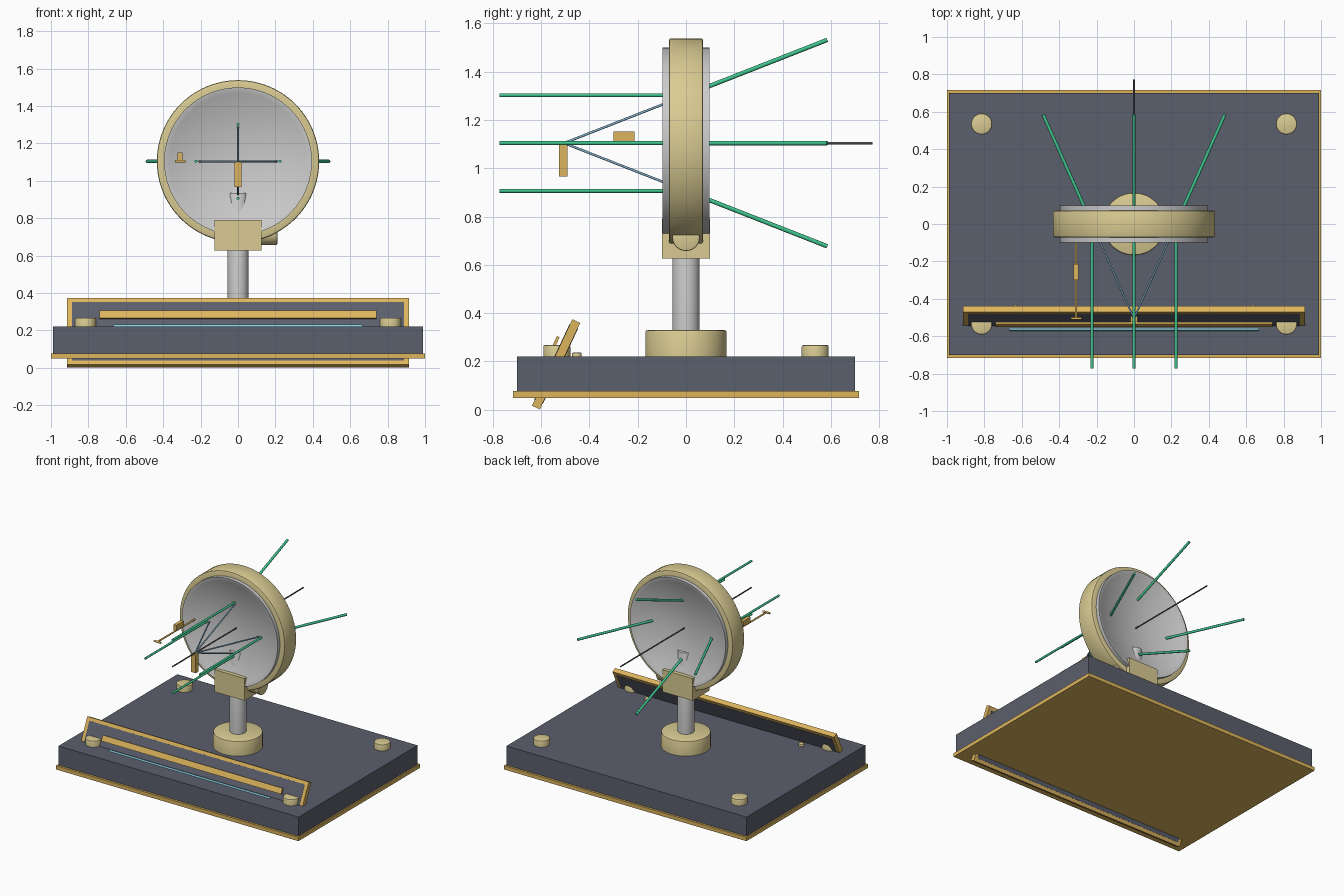
import bpy, bmesh, math
from mathutils import Vector, Matrix

if "Cube" in bpy.data.objects:
    bpy.data.objects.remove(bpy.data.objects["Cube"])


def material(name, rgb):
    m = bpy.data.materials.new(name)
    m.diffuse_color = (*rgb, 1)
    m.use_nodes = True
    m.node_tree.nodes["Principled BSDF"].inputs["Base Color"].default_value = m.diffuse_color
    return m


SLATE = material("slate", (0.105, 0.115, 0.15))
BRASS = material("brass", (0.70, 0.60, 0.29))
GOLD = material("gold", (0.72, 0.46, 0.11))
GREEN = material("green", (0.05, 0.55, 0.27))
BLUE = material("blue", (0.22, 0.42, 0.58))
CYAN = material("cyan", (0.25, 0.60, 0.75))
DARK = material("axis_grey", (0.12, 0.12, 0.13))


def finish(name, bm, mat, smooth=False):
    bmesh.ops.recalc_face_normals(bm, faces=bm.faces)
    me = bpy.data.meshes.new(name)
    bm.to_mesh(me)
    bm.free()
    ob = bpy.data.objects.new(name, me)
    bpy.context.collection.objects.link(ob)
    if mat:
        me.materials.append(mat)
    if smooth:
        bpy.ops.object.select_all(action='DESELECT')
        ob.select_set(True)
        bpy.context.view_layer.objects.active = ob
        bpy.ops.object.shade_smooth_by_angle(angle=math.radians(35))
    return ob


def box(name, centre, size, mat, rot=Matrix.Identity(4)):
    bm = bmesh.new()
    bmesh.ops.create_cube(bm, size=1, matrix=Matrix.Translation(centre) @ rot @ Matrix.Diagonal((*size, 1)))
    return finish(name, bm, mat)


def lathe(name, profile, origin, axis, mat, n=64):
    """Revolve (radius, height) points around an axis direction."""
    bm = bmesh.new()
    vs = [bm.verts.new((r, 0, h)) for r, h in profile]
    es = [bm.edges.new(p) for p in zip(vs, vs[1:])]
    bmesh.ops.spin(bm, geom=vs + es, axis=(0, 0, 1), cent=(0, 0, 0), angle=math.tau, steps=n)
    bmesh.ops.remove_doubles(bm, verts=bm.verts, dist=1e-5)
    turn = Vector((0, 0, 1)).rotation_difference(Vector(axis)).to_matrix().to_4x4()
    bm.transform(Matrix.Translation(origin) @ turn)
    return finish(name, bm, mat, True)


def disc(name, r, h, origin, mat, axis=(0, 0, 1), b=0.006, n=48):
    return lathe(name, [(0, 0), (r, 0), (r, h - b), (r - 0.3 * b, h - 0.3 * b), (r - b, h), (0, h)],
                 origin, axis, mat, n)


def rod(name, a, b, r, mat):
    a, b = Vector(a), Vector(b)
    h = (b - a).length
    return lathe(name, [(0, 0), (r, 0), (r, h), (0, h)], a, (b - a).normalized(), mat, 12)


# Base and trim
box("base", (0, 0, 0.136), (1.98, 1.40, 0.168), SLATE)
box("base_trim", (0, 0, 0.063), (2.0, 1.432, 0.028), GOLD)
for i, (sx, sy) in enumerate([(-1, -1), (1, -1), (-1, 1), (1, 1)]):
    disc(f"corner_stud_{i}", 0.056, 0.049, (sx * 0.815, sy * 0.535, 0.218), BRASS)

# Stand
disc("pedestal", 0.168, 0.112, (0, 0, 0.218), BRASS, b=0.01)
disc("column", 0.056, 0.615, (0, 0, 0.32), None, b=0.001)
box("lens_clamp", (0, 0, 0.709), (0.25, 0.2, 0.165), BRASS)
disc("clamp_knob", 0.057, 0.09, (0.12, 0, 0.714), BRASS, axis=(1, 0, 0))

# Biconcave lens and its ring
ZC = 1.104
radii = [0.385 * i / 20 for i in range(21)]
face = [(r, 0.018 + 0.53 * r * r) for r in radii] + [(0.395, 0.098)]
lathe("concave_lens", face + [(r, -h) for r, h in reversed(face)], (0, 0, ZC), (0, 1, 0), None, 96)
W, RI, RO, B = 0.071, 0.392, 0.434, 0.009
lathe("lens_ring", [(RI, -W), (RO - B, -W), (RO - 0.3 * B, -W + 0.3 * B), (RO, -W + B),
                    (RO, W - B), (RO - 0.3 * B, W - 0.3 * B), (RO - B, W), (RI, W), (RI, -W)],
      (0, 0, ZC), (0, 1, 0), BRASS, 96)

# Light rays: incoming, spreading outgoing, and virtual rays back to the focus
focus = Vector((0, -0.505, ZC))
for i, (x, z) in enumerate([(-0.225, 0), (0.225, 0), (0, 0.198), (0, -0.198)]):
    hit = Vector((x, 0, ZC + z))
    rod(f"incoming_ray_{i}", hit + Vector((0, -0.772, 0)), hit, 0.008, GREEN)
    rod(f"outgoing_ray_{i}", hit, hit + (hit - focus) * (0.585 / 0.505), 0.009, GREEN)
    rod(f"virtual_ray_{i}", focus, hit, 0.005, BLUE)
rod("optical_axis", (0, -0.772, ZC), (0, 0.772, ZC), 0.005, DARK)
box("focus_marker", (0, -0.508, 1.033), (0.038, 0.034, 0.135), GOLD)

# Focal length gauge beside the lens
rod("gauge_line", (-0.31, -0.505, ZC), (-0.31, 0, ZC), 0.006, GOLD)
for i, y in enumerate((-0.505, 0)):
    rod(f"gauge_end_{i}", (-0.338, y, ZC), (-0.282, y, ZC), 0.007, GOLD)
box("gauge_tag", (-0.31, -0.257, 1.13), (0.026, 0.086, 0.042), GOLD)

# Tilted plaque with raised strips
tilt = Matrix.Rotation(math.radians(-25), 4, 'X')
centre = Vector((0, -0.538, 0.188))
for name, d, s, size, mat in [
        ("plaque_frame", 0, 0, (1.826, 0.036, 0.395), GOLD),
        ("plaque_panel", 0, 0, (1.776, 0.040, 0.345), SLATE),
        ("plaque_title_bar", -0.04, 0.087, (1.482, 0.012, 0.042), GOLD),
        ("plaque_lower_bar", -0.04, 0.018, (1.33, 0.01, 0.016), CYAN)]:
    box(name, centre + tilt @ Vector((0, d, s)), size, mat, tilt)
for i, x in enumerate((-0.635, 0.635)):
    disc(f"plaque_peg_{i}", 0.02, 0.018, (x, -0.452, 0.218), BRASS, b=0.004, n=24)
